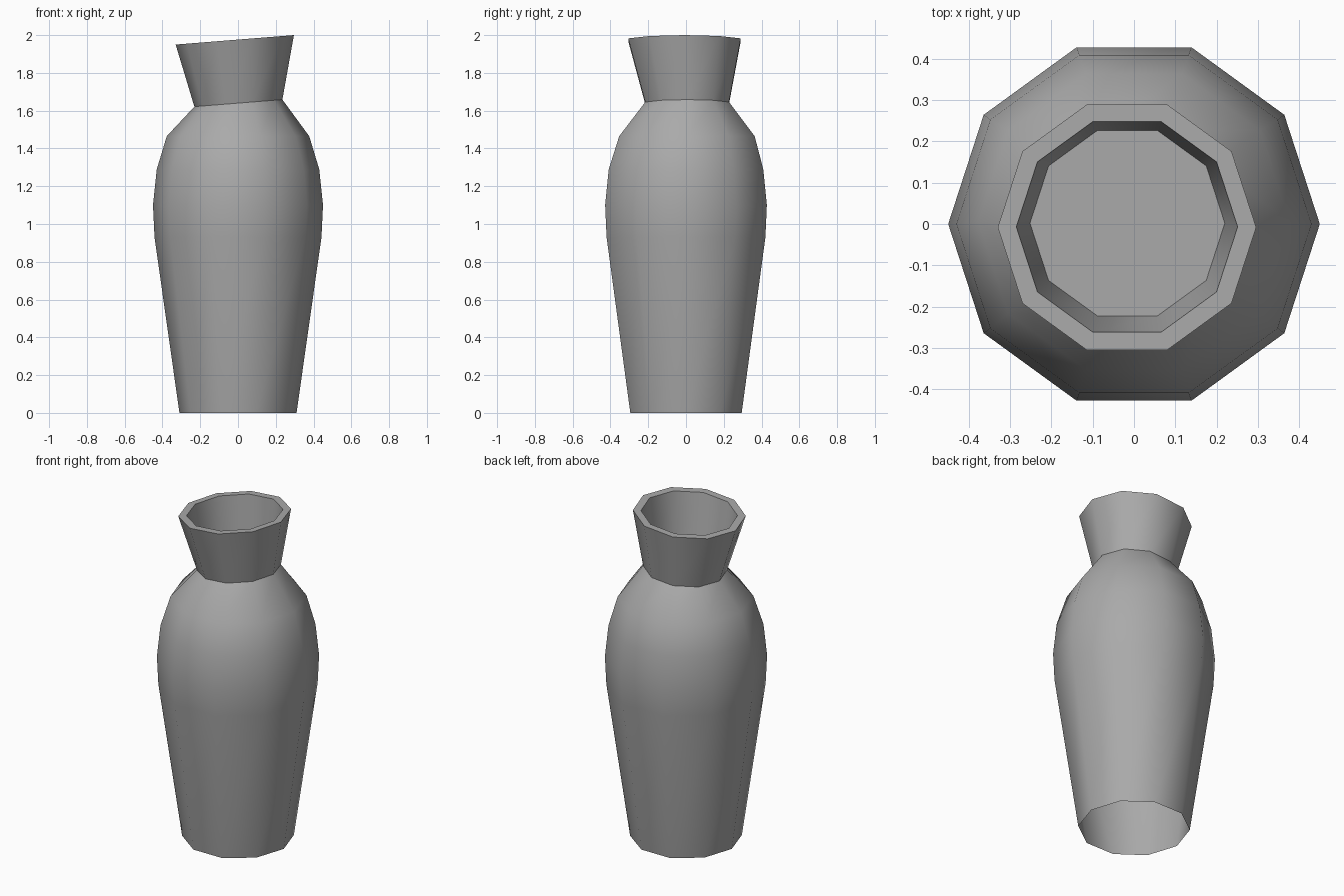
import bpy, bmesh, math

cube = bpy.data.objects.get("Cube")
if cube:
    bpy.data.objects.remove(cube)

SIDES = 10

# Single clay material
clay = bpy.data.materials.new("grey_clay")
clay.use_nodes = True
colour = (0.4, 0.4, 0.4, 1)
clay.diffuse_color = colour
clay.node_tree.nodes["Principled BSDF"].inputs["Base Color"].default_value = colour

# Rings from open foot to lip, then inside: (radius, height, centre x, centre y, slope along x)
rings = [
    (0.31, 0, 0, 0, 0),               # foot
    (0.442, 0.93, 0, 0, 0),           # belly
    (0.45, 1.1, 0, 0, 0),
    (0.43, 1.29, 0, 0, 0),            # shoulder
    (0.377, 1.465, 0, 0.005, 0),
    (0.233, 1.64, 0.002, 0.006, 0.08),     # neck crease
    (0.313, 1.975, -0.017, -0.008, 0.08),  # outer lip
    (0.268, 1.975, -0.017, -0.007, 0.08),  # inner lip
    (0.236, 1.705, -0.016, 0.002, 0),      # cup floor
]

bm = bmesh.new()


def add_ring(radius, height, cx, cy, slope):
    verts = []
    for i in range(SIDES):
        a = math.tau * i / SIDES
        x = radius * math.cos(a)
        verts.append(bm.verts.new((cx + x, cy + radius * math.sin(a), height + slope * x)))
    return verts


# Vase wall
loops = [add_ring(*r) for r in rings]
for low, high in zip(loops, loops[1:]):
    for i in range(SIDES):
        j = (i + 1) % SIDES
        bm.faces.new((low[i], low[j], high[j], high[i]))

# Floor of the cup inside the neck; the foot stays open
bm.faces.new(loops[-1])

mesh = bpy.data.meshes.new("vase")
bm.to_mesh(mesh)
bm.free()
mesh.materials.append(clay)
vase = bpy.data.objects.new("vase", mesh)
bpy.context.collection.objects.link(vase)

# Smooth round the body, crisp at the neck, lip and floor
bpy.ops.object.select_all(action='DESELECT')
vase.select_set(True)
bpy.context.view_layer.objects.active = vase
bpy.ops.object.shade_smooth_by_angle(angle=math.radians(42))
